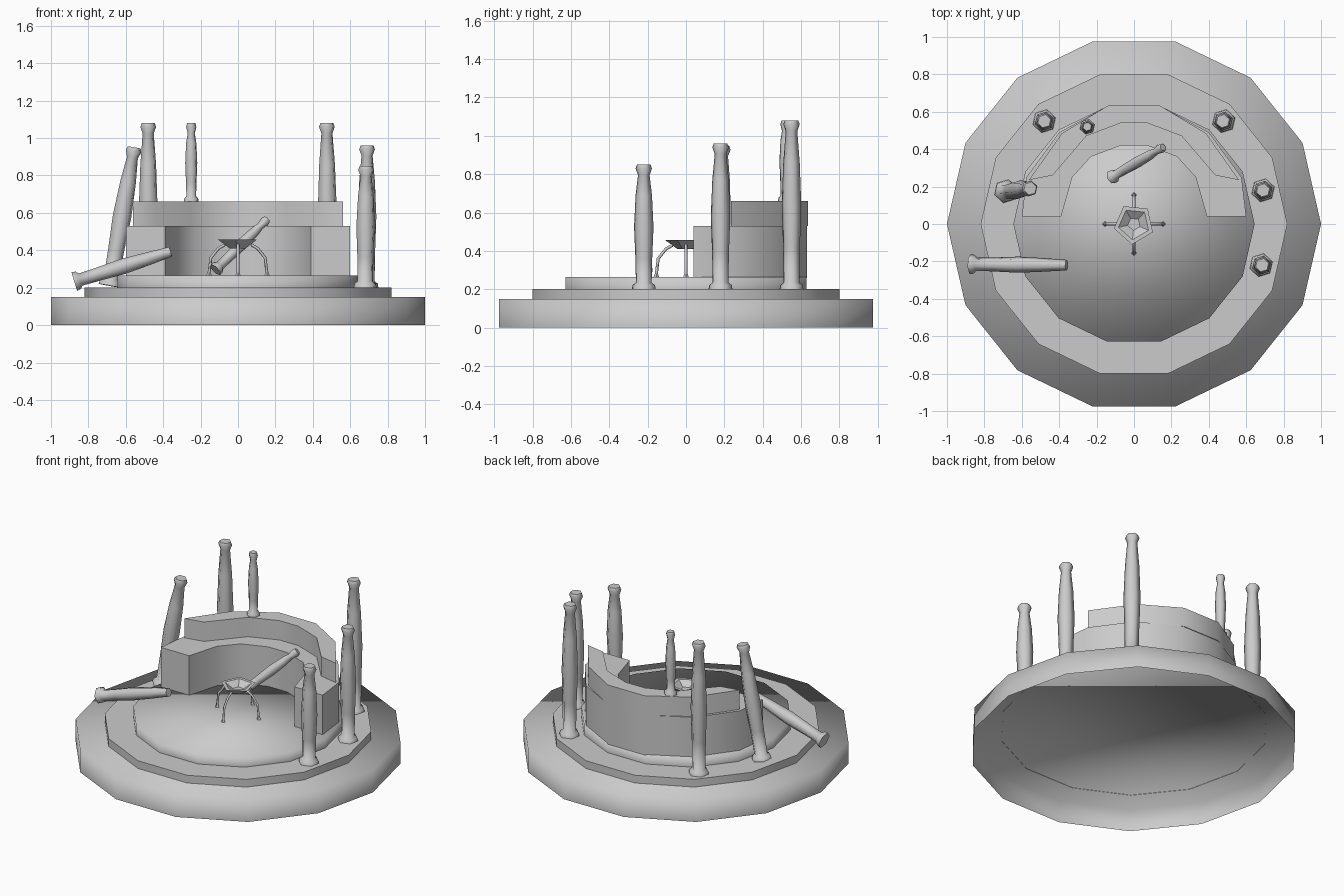
import bpy, bmesh
from math import sin, cos, pi, radians
from mathutils import Vector

cube = bpy.data.objects.get("Cube")
if cube:
    bpy.data.objects.remove(cube, do_unlink=True)

GREY = (0.6, 0.6, 0.6, 1)
stone = bpy.data.materials.new("grey stone")
stone.use_nodes = True
stone.diffuse_color = GREY
stone.node_tree.nodes["Principled BSDF"].inputs["Base Color"].default_value = GREY


def finish(name, bm, smooth_angle):
    """Turn a bmesh into a shaded stone object."""
    bmesh.ops.recalc_face_normals(bm, faces=bm.faces)
    mesh = bpy.data.meshes.new(name)
    bm.to_mesh(mesh)
    bm.free()
    mesh.materials.append(stone)
    ob = bpy.data.objects.new(name, mesh)
    bpy.context.collection.objects.link(ob)
    bpy.ops.object.select_all(action='DESELECT')
    ob.select_set(True)
    bpy.context.view_layer.objects.active = ob
    if smooth_angle >= 180:
        bpy.ops.object.shade_smooth()
    else:
        bpy.ops.object.shade_smooth_by_angle(angle=radians(smooth_angle))


def lathe(name, profile, sides, start=(0, 0, 0), axis=(0, 0, 1), turn=0.0,
          smooth_angle=40, bottom=True):
    """Solid from (radius, height) rings stacked along an axis."""
    bm = bmesh.new()
    rot = Vector((0, 0, 1)).rotation_difference(Vector(axis))
    rings = []
    for r, h in profile:
        rings.append([bm.verts.new(Vector(start) + rot @ Vector(
            (r * cos(turn + 2 * pi * i / sides), r * sin(turn + 2 * pi * i / sides), h)))
            for i in range(sides)])
    for a, b in zip(rings, rings[1:]):
        for i in range(sides):
            j = (i + 1) % sides
            bm.faces.new((a[i], a[j], b[j], b[i]))
    if bottom:
        bm.faces.new(rings[0][::-1])
    bm.faces.new(rings[-1])
    finish(name, bm, smooth_angle)


def arc_block(name, outer, inner, z0, z1):
    """Curved block; outer and inner are half outlines, mirrored across x."""
    bm = bmesh.new()

    def full(half):
        return half + [(-x, y) for x, y in reversed(half)]
    rows = [[bm.verts.new((x, y, z)) for x, y in full(half)]
            for half, z in ((outer, z0), (outer, z1), (inner, z1), (inner, z0))]
    for a, b in zip(rows, rows[1:] + rows[:1]):
        for i in range(len(a) - 1):
            bm.faces.new((a[i], a[i + 1], b[i + 1], b[i]))
    for end in (0, -1):
        bm.faces.new([row[end] for row in rows])
    finish(name, bm, 40)


def column(name, foot, top, width=1.0, capital=True):
    """Six-sided column with a flat foot, swollen shaft and flared capital."""
    axis = Vector(top) - Vector(foot)
    n = axis.length
    profile = [(0.064, 0), (0.06, 0.022), (0.042, 0.035), (0.045, n * 0.25),
               (0.052, n * 0.5), (0.044, n * 0.75)]
    if capital:
        profile += [(0.031, n - 0.055), (0.044, n - 0.02), (0.036, n)]
    else:
        profile += [(0.034, n)]
    lathe(name, [(r * width, h) for r, h in profile], 6, foot, axis, turn=0.3, smooth_angle=64)


# Stepped round platform, each tier open underneath
lathe("platform_base", [(1.0, 0), (1.0, 0.15)], 14, smooth_angle=180, bottom=False)
lathe("platform_step", [(0.82, 0.148), (0.82, 0.202)], 14, bottom=False)
lathe("platform_floor", [(0.645, 0.2), (0.645, 0.265)], 14, smooth_angle=180, bottom=False)

# Curved seat and its backrest
arc_block("seat", [(0.6, 0.04), (0.575, 0.25), (0.4, 0.49), (0.14, 0.63)],
          [(0.39, 0.04), (0.33, 0.25), (0.23, 0.36), (0.07, 0.42)], 0.26, 0.53)
arc_block("backrest", [(0.562, 0.235), (0.385, 0.485), (0.135, 0.635)],
          [(0.435, 0.26), (0.255, 0.47), (0.07, 0.54)], 0.53, 0.66)

# Standing columns
column("back_right_column", (-0.48, 0.55, 0.2), (-0.48, 0.55, 1.08))
column("back_left_column", (0.48, 0.55, 0.2), (0.475, 0.55, 1.08))
column("side_left_column", (0.69, 0.18, 0.2), (0.69, 0.18, 0.96))
column("front_left_column", (0.68, -0.22, 0.2), (0.685, -0.22, 0.85))
column("small_back_column", (-0.25, 0.52, 0.655), (-0.25, 0.52, 1.08), 0.65)

# Leaning and fallen columns
column("leaning_column", (-0.685, 0.175, 0.21), (-0.555, 0.19, 0.95))
column("fallen_column", (-0.875, -0.215, 0.233), (-0.36, -0.22, 0.392), 0.85, False)
column("small_fallen_column", (-0.12, 0.25, 0.295), (0.155, 0.41, 0.565), 0.6)

# Fire bowl with a hollow top
lathe("fire_bowl", [(0.045, 0.41), (0.11, 0.457), (0.085, 0.457), (0.035, 0.425)], 5,
      turn=-pi / 2 - 0.1, smooth_angle=30)

# Four bent legs, each with a small foot
for i, side in enumerate(("left", "back", "right", "front")):
    d = Vector((cos(i * pi / 2), sin(i * pi / 2), 0))
    path = [d * r + Vector((0, 0, z)) for r, z in ((0.07, 0.43), (0.105, 0.41), (0.145, 0.36), (0.155, 0.275))]
    curve = bpy.data.curves.new(f"bowl_leg_{side}", 'CURVE')
    curve.dimensions = '3D'
    curve.bevel_depth = 0.008
    curve.bevel_resolution = 0
    curve.use_fill_caps = True
    spline = curve.splines.new('POLY')
    spline.points.add(len(path) - 1)
    for p, co in zip(spline.points, path):
        p.co = (*co, 1)
    curve.materials.append(stone)
    bpy.context.collection.objects.link(bpy.data.objects.new(f"bowl_leg_{side}", curve))
    lathe(f"bowl_foot_{side}", [(0.015, 0.262), (0.009, 0.28)], 4, d * 0.155)
